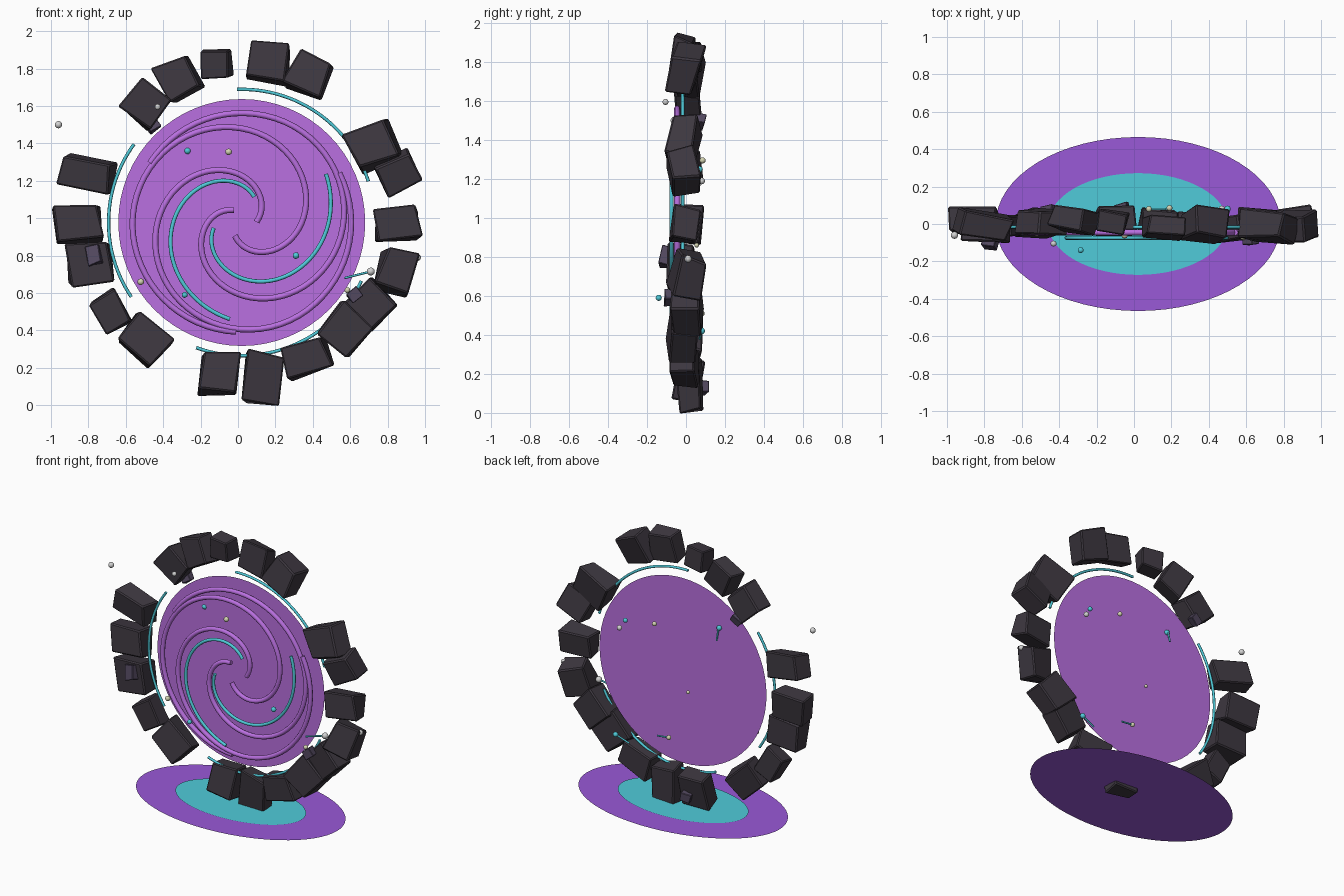
import bpy, bmesh, math, random
from mathutils import Matrix, Vector

random.seed(11)
if "Cube" in bpy.data.objects:
    bpy.data.objects.remove(bpy.data.objects["Cube"])


def material(name, rgb):
    m = bpy.data.materials.new(name)
    m.use_nodes = True
    m.diffuse_color = (*rgb, 1)
    m.node_tree.nodes["Principled BSDF"].inputs["Base Color"].default_value = (*rgb, 1)
    return m


STONE = material("dark stone", (.046, .038, .05))
PEBBLE = material("violet stone", (.085, .065, .115))
PORTAL = material("portal purple", (.49, .16, .75))
GLOW = material("ground purple", (.32, .1, .68))
TEAL = material("teal energy", (.08, .60, .70))
WHITE = material("pale spark", (.65, .65, .65))
CREAM = material("cream spark", (.66, .66, .45))

CX, CZ = .02, .977  # ring centre


def finish(name, bm, mat, smooth=False):
    me = bpy.data.meshes.new(name)
    bm.to_mesh(me)
    bm.free()
    me.materials.append(mat)
    if smooth:
        for p in me.polygons:
            p.use_smooth = True
    ob = bpy.data.objects.new(name, me)
    bpy.context.collection.objects.link(ob)
    return ob


def disc(name, mat, loc, rx, ry, upright=False):
    bm = bmesh.new()
    bmesh.ops.create_circle(bm, cap_ends=True, segments=64, radius=1)
    bmesh.ops.scale(bm, vec=(rx, ry, 1), verts=bm.verts)
    ob = finish(name, bm, mat)
    ob.location = loc
    if upright:
        ob.rotation_euler.x = math.pi / 2


def tube(name, mat, points, radius):
    cu = bpy.data.curves.new(name, 'CURVE')
    cu.dimensions = '3D'
    cu.bevel_depth = radius
    cu.bevel_resolution = 2
    cu.use_fill_caps = True
    sp = cu.splines.new('POLY')
    sp.points.add(len(points) - 1)
    for p, co in zip(sp.points, points):
        p.co = (*co, 1)
    sp.use_smooth = True
    cu.materials.append(mat)
    ob = bpy.data.objects.new(name, cu)
    bpy.context.collection.objects.link(ob)


def polar(start, span, radius_at, y, steps=72):
    pts = []
    for i in range(steps + 1):
        t = i / steps
        a = math.radians(start + span * t)
        r = radius_at(t)
        pts.append((CX + r * math.cos(a), y, CZ + r * math.sin(a)))
    return pts


def stone(name, mat, loc, size, angle, jitter=.08, tilt=.22):
    # chipped block: skewed cube with softened edges
    bm = bmesh.new()
    bmesh.ops.create_cube(bm, size=1)
    for v in bm.verts:
        v.co += Vector([random.uniform(-jitter, jitter) for _ in range(3)])
    bmesh.ops.scale(bm, vec=size, verts=bm.verts)
    bmesh.ops.bevel(bm, geom=bm.edges[:], offset=.06 * min(size), segments=1,
                    affect='EDGES')
    rot = (Matrix.Rotation(-math.radians(angle), 4, 'Y')
           @ Matrix.Rotation(random.uniform(-tilt, tilt), 4, 'X')
           @ Matrix.Rotation(random.uniform(-tilt, tilt), 4, 'Z'))
    bmesh.ops.transform(bm, matrix=rot, verts=bm.verts)
    finish(name, bm, mat).location = loc


# Broken stone ring: x, y, z, width, depth, height, angle
STONES = [
    (.17, -.02, 1.83, .22, .11, .20, -8), (.38, -.01, 1.765, .20, .14, .20, -24),
    (.72, -.015, 1.39, .25, .14, .21, 24), (.86, -.01, 1.24, .21, .14, .18, 30),
    (.85, -.01, .965, .23, .13, .16, 6), (.845, .01, .715, .19, .14, .22, -17),
    (.70, 0, .54, .20, .14, .20, -45), (.57, -.02, .405, .22, .14, .21, -38),
    (.365, -.01, .25, .23, .12, .17, 18), (.135, .02, .15, .19, .12, .27, -6),
    (-.10, .01, .17, .21, .13, .22, -6), (-.505, 0, .35, .23, .13, .18, -40),
    (-.685, -.01, .50, .15, .12, .20, 27), (-.79, -.03, .755, .24, .14, .22, 6),
    (-.86, .02, .97, .25, .13, .19, 2), (-.81, 0, 1.235, .26, .13, .16, -12),
    (-.49, .01, 1.61, .20, .14, .20, -41), (-.32, .02, 1.75, .19, .12, .19, 27),
    (-.12, .01, 1.82, .15, .11, .15, 5),
]
for i, (x, y, z, w, d, h, a) in enumerate(STONES):
    stone(f"ring_stone_{i + 1}", STONE, (x, y, z), (w, d, h), a)

# Loose fragments
stone("fragment_left", PEBBLE, (-.77, -.10, .80), (.07, .06, .10), 10)
stone("fragment_right", PEBBLE, (.62, -.08, .59), (.07, .06, .06), 40)
stone("fragment_back", PEBBLE, (-.06, .08, .13), (.07, .06, .06), 15)
stone("fragment_top", PEBBLE, (-.455, .07, 1.495), (.07, .05, .06), 35)


def arm_radius(t):
    # opens steadily, then runs along the rim
    return .08 + .505 * math.sin(min(1, t / .8) * math.pi / 2) ** 1.3


# Portal surface with raised swirl arms
disc("portal_disc", PORTAL, (CX, .005, CZ), .66, .66, True)
for i in range(3):
    tube(f"swirl_arm_{i + 1}", PORTAL, polar(i * 120 + 2, 385, arm_radius, -.045), .016)
for i, start in enumerate((64, 191)):
    tube(f"swirl_highlight_{i + 1}", TEAL,
         polar(start, 199, lambda t: .152 + .368 * t, -.074), .011)

# Energy arcs between the portal and the stones
for i, (start, end) in enumerate(((18, 92), (144, 214), (250, 334))):
    tube(f"energy_arc_{i + 1}", TEAL,
         polar(start, end - start, lambda t: .712, -.017, 32), .009)

# Glow pools on the ground
disc("ground_glow_outer", GLOW, (.022, 0, .043), .762, .465)
disc("ground_glow_inner", TEAL, (.022, 0, .048), .48, .272)

# Floating sparks: material, position, radius
SPARKS = [
    (WHITE, (-.96, -.06, 1.50), .02), (WHITE, (-.43, -.105, 1.595), .016),
    (WHITE, (.71, -.03, .715), .022), (WHITE, (.96, .01, .79), .019),
    (WHITE, (.47, .08, 1.19), .018), (CREAM, (-.055, .055, .86), .012),
    (CREAM, (-.05, -.06, 1.355), .018), (CREAM, (-.52, -.05, .66), .018),
    (CREAM, (.585, -.07, .615), .016), (CREAM, (.19, .085, 1.295), .016),
    (CREAM, (.08, .08, .51), .016), (TEAL, (-.27, .01, 1.36), .018),
    (TEAL, (.31, -.04, .80), .018), (TEAL, (-.285, -.14, .59), .016),
    (TEAL, (.43, .07, 1.25), .016), (TEAL, (.50, .08, .42), .018),
]
for i, (mat, loc, r) in enumerate(SPARKS):
    bm = bmesh.new()
    bmesh.ops.create_icosphere(bm, subdivisions=2, radius=r)
    finish(f"spark_{i + 1}", bm, mat, True).location = loc

# Short trails behind some sparks
TRAILS = [((.71, -.03, .715), (.57, -.05, .68)), ((-.27, .02, 1.36), (-.27, .04, 1.28)),
          ((.50, .08, .42), (.40, .07, .38)), ((.08, .08, .51), (.17, .08, .50))]
for i, ends in enumerate(TRAILS):
    tube(f"spark_trail_{i + 1}", TEAL, ends, .006)
